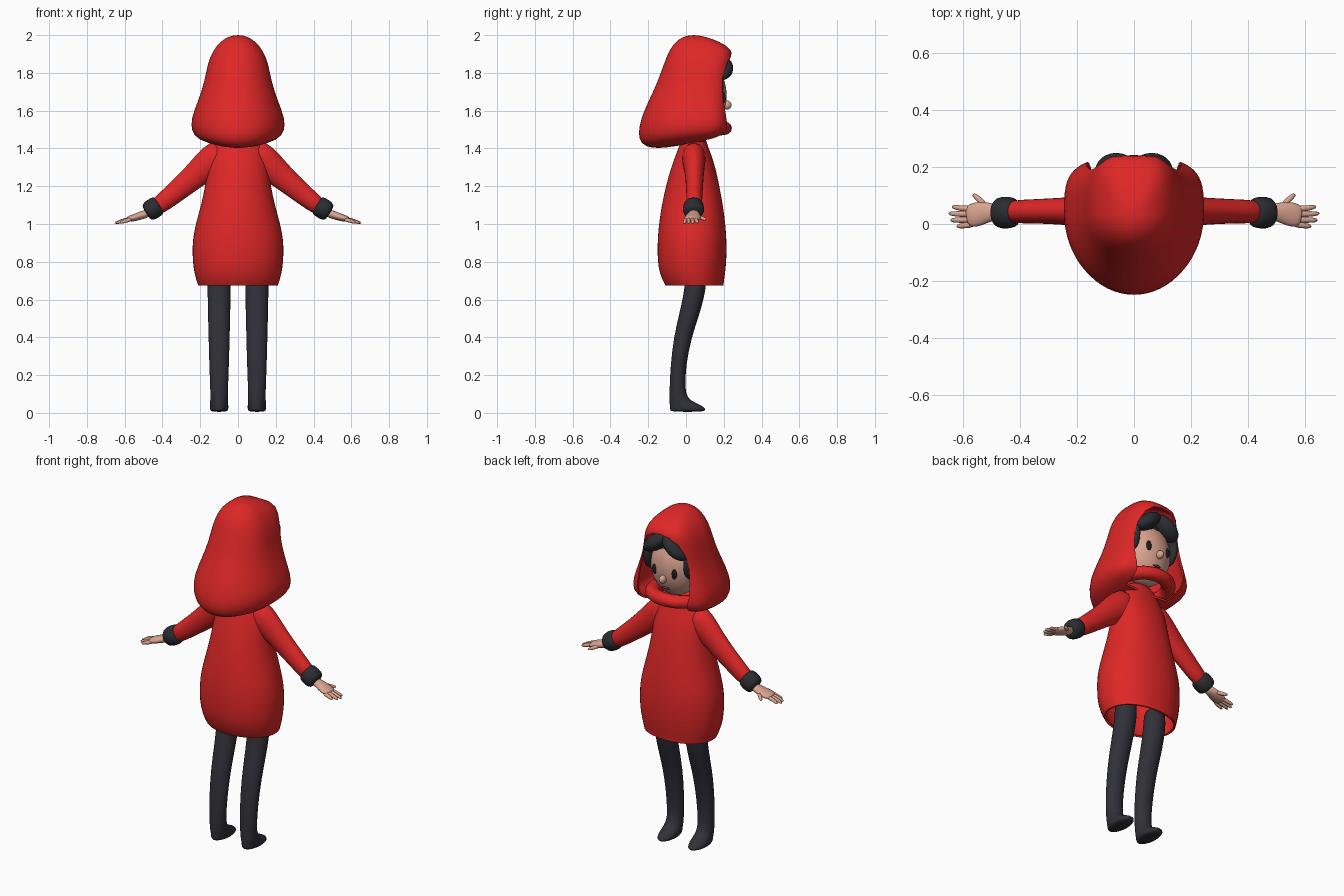
import bpy, bmesh, math
from mathutils import Vector, Matrix

if "Cube" in bpy.data.objects:
    bpy.data.objects.remove(bpy.data.objects["Cube"])


def material(name, rgb):
    m = bpy.data.materials.new(name)
    m.diffuse_color = (*rgb, 1)
    m.use_nodes = True
    m.node_tree.nodes["Principled BSDF"].inputs["Base Color"].default_value = m.diffuse_color
    return m


RED = material("red cloth", (0.74, 0.02, 0.02))
DARK = material("dark leggings", (0.030, 0.030, 0.040))
CUFF = material("charcoal", (0.024, 0.026, 0.031))
SKIN = material("skin", (0.70, 0.37, 0.28))
EYE = material("eye black", (0.012, 0.012, 0.018))
LIP = material("lip brown", (0.16, 0.05, 0.04))


def finish(bm, name, mat, subsurf=0, shell=0, cutter=None):
    """Turn a bmesh into a smooth object with its modifiers applied."""
    bmesh.ops.recalc_face_normals(bm, faces=bm.faces)
    me = bpy.data.meshes.new(name)
    bm.to_mesh(me)
    bm.free()
    me.materials.append(mat)
    ob = bpy.data.objects.new(name, me)
    bpy.context.collection.objects.link(ob)
    if subsurf:
        ob.modifiers.new("round", 'SUBSURF').levels = subsurf
    if shell:
        s = ob.modifiers.new("shell", 'SOLIDIFY')
        s.thickness, s.offset = shell, -1
    if cutter:
        b = ob.modifiers.new("opening", 'BOOLEAN')
        b.operation, b.object, b.solver = 'DIFFERENCE', cutter, 'EXACT'
    bpy.ops.object.select_all(action='DESELECT')
    bpy.context.view_layer.objects.active = ob
    ob.select_set(True)
    bpy.ops.object.convert(target='MESH')
    bpy.ops.object.shade_smooth_by_angle(angle=math.radians(50))
    return ob


def skin_rings(rings, cap_start=True, cap_end=True):
    """Bridge equal-sized rings of points into a surface."""
    bm = bmesh.new()
    rows = [[bm.verts.new(p) for p in r] for r in rings]
    n = len(rows[0])
    for a, b in zip(rows, rows[1:]):
        for i in range(n):
            j = (i + 1) % n
            bm.faces.new((a[i], a[j], b[j], b[i]))
    if cap_start:
        bm.faces.new(rows[0])
    if cap_end:
        bm.faces.new(rows[-1])
    return bm


def ring(z, hw, yb, yf, yc=None, nf=2.0, cx=0, tilt=0, n=24):
    """Rounded horizontal section with separate front and back depth."""
    yc = (yb + yf) / 2 if yc is None else yc
    pts = []
    for i in range(n):
        a = 2 * math.pi * i / n
        c, s = math.cos(a), math.sin(a)
        e = 2 / nf if s > 0 else 1
        y = yc + (yf - yc) * s ** e if s > 0 else yc + (yc - yb) * s
        x = cx + hw * math.copysign(abs(c) ** e, c)
        pts.append((x, y, z + tilt * y))
    return pts


def tube(points, n=12):
    """Sweep (x, y, z, width, thickness) sections along a path."""
    pos = [Vector(p[:3]) for p in points]
    rings = []
    for i, p in enumerate(points):
        d = (pos[min(i + 1, len(pos) - 1)] - pos[max(i - 1, 0)]).normalized()
        side = (Vector((0, 1, 0)) - d * d.y).normalized()
        up = d.cross(side)
        rings.append([pos[i] + side * p[3] * math.cos(2 * math.pi * k / n)
                      + up * p[4] * math.sin(2 * math.pi * k / n) for k in range(n)])
    return skin_rings(rings)


def ellipsoid(name, mat, loc, size, turn=0, seg=24):
    """Scaled sphere, turned about the front axis."""
    bm = bmesh.new()
    m = Matrix.Translation(loc) @ Matrix.Rotation(turn, 4, 'Y') @ Matrix.Diagonal((*size, 1))
    bmesh.ops.create_uvsphere(bm, u_segments=seg, v_segments=seg * 2 // 3, radius=1, matrix=m)
    return finish(bm, name, mat)


# Dress, open at the hem
dress = [(.675, .213, -.11, .2), (.70, .222, -.125, .202), (.76, .238, -.148, .212),
         (.84, .244, -.153, .217), (.92, .242, -.152, .216), (1.0, .226, -.145, .21),
         (1.1, .197, -.13, .197), (1.2, .175, -.108, .178), (1.3, .163, -.08, .157),
         (1.38, .15, -.05, .13), (1.44, .115, -.025, .105), (1.52, .075, -.01, .09)]
finish(skin_rings([ring(*r, nf=2.2) for r in dress], cap_start=False),
       "dress", RED, subsurf=1, shell=0.012)

# Arched cutter for the face opening
arch = [(.0, 1.905), (.06, 1.895), (.105, 1.86), (.135, 1.80), (.15, 1.74), (.165, 1.64),
        (.168, 1.56), (.155, 1.49), (.12, 1.38)]
outline = arch + [(-x, z) for x, z in reversed(arch[1:])]
cutter = finish(skin_rings([[(x, y, z) for x, z in outline] for y in (.1, .45)]),
                "opening_cutter", RED)
cutter.hide_render = True

# Hood: bag-shaped shell with the opening cut out
hood = [(2.0, .02, .02, .06, 0), (1.99, .055, -.02, .11, 0), (1.965, .095, -.055, .18, 0),
        (1.92, .132, -.09, .255, 0), (1.85, .162, -.117, .238, 0), (1.75, .178, -.152, .225, 0),
        (1.65, .213, -.2, .225, 0), (1.56, .249, -.24, .233, 0), (1.49, .249, -.256, .238, .05),
        (1.445, .215, -.24, .2, .1), (1.425, .13, -.18, .12, .14), (1.42, .05, -.1, .06, .16)]
finish(skin_rings([ring(z, w, b, f, yc=.04, nf=3.4, tilt=t, n=32) for z, w, b, f, t in hood]),
       "hood", RED, subsurf=1, shell=0.012, cutter=cutter)
bpy.data.objects.remove(cutter)

# Rolled collar below the chin
rolls = []
for i in range(32):
    a = 2 * math.pi * i / 32
    rolls.append([((.145 + .04 * math.cos(b)) * math.cos(a),
                   .065 + (.138 + .04 * math.cos(b)) * math.sin(a),
                   1.495 + .012 * math.sin(a) + .036 * math.sin(b))
                  for b in (2 * math.pi * k / 12 for k in range(12))])
finish(skin_rings(rolls + rolls[:1], False, False), "collar_roll", RED)

# Head and face
ellipsoid("head", SKIN, (0, .09, 1.68), (.145, .125, .18), seg=32)
ellipsoid("nose", SKIN, (0, .215, 1.63), (.019, .026, .024), seg=16)
ellipsoid("mouth", LIP, (0, .19, 1.57), (.026, .008, .006), seg=12)
ellipsoid("hair_cap", CUFF, (0, .06, 1.72), (.148, .14, .18))

for s, side in ((1, "right"), (-1, "left")):
    ellipsoid(side + "_eye", EYE, (s * .063, .2, 1.67), (.017, .009, .029), seg=16)

    # Parted fringe and side lock
    ellipsoid(side + "_fringe", CUFF, (s * .062, .188, 1.825), (.088, .062, .043),
              turn=s * math.radians(38))
    ellipsoid(side + "_side_lock", CUFF, (s * .13, .14, 1.73), (.028, .06, .09), seg=16)

    # Leg running into a pointed foot
    leg = [(.005, .04, -.08, .095), (.016, .05, -.087, .108), (.034, .05, -.088, .096),
           (.055, .049, -.088, .045), (.08, .047, -.088, .008), (.13, .048, -.088, -.005),
           (.25, .053, -.083, .0), (.4, .057, -.066, .03), (.52, .06, -.038, .072),
           (.62, .062, -.015, .1), (.7, .063, -.005, .11), (.78, .06, .0, .108)]
    finish(skin_rings([ring(*r, cx=s * .1, n=16) for r in leg]),
           side + "_leg", DARK, subsurf=1)

    # Sleeve and cuff
    sleeve = [(.06, .04, 1.385, .07, .09), (.14, .042, 1.335, .064, .09),
              (.21, .045, 1.27, .052, .073), (.31, .045, 1.185, .046, .06),
              (.39, .044, 1.12, .043, .053), (.45, .042, 1.075, .042, .045)]
    finish(tube([(s * x, *r) for x, *r in sleeve]), side + "_sleeve", RED, subsurf=1)
    cuff = [(.415, .04, 1.103, .042, .042), (.423, .04, 1.098, .056, .056),
            (.45, .04, 1.081, .059, .058), (.477, .04, 1.064, .057, .054),
            (.488, .04, 1.057, .04, .038)]
    finish(tube([(s * x, *r) for x, *r in cuff]), side + "_cuff", CUFF, subsurf=1)

    # Palm, then thumb and four spread fingers
    palm = [(.47, .04, 1.06, .03, .024), (.505, .042, 1.048, .033, .022),
            (.54, .038, 1.036, .046, .021), (.575, .028, 1.027, .042, .017),
            (.59, .026, 1.023, .034, .012)]
    finish(tube([(s * x, *r) for x, *r in palm]), side + "_palm", SKIN, subsurf=1)
    fingers = [((.52, .06, 1.04), (.545, .088, 1.03), (.568, .106, 1.022)),
               ((.56, .053, 1.028), (.605, .054, 1.02), (.643, .062, 1.006)),
               ((.565, .035, 1.027), (.612, .035, 1.018), (.655, .037, 1.003)),
               ((.565, .016, 1.027), (.61, .014, 1.017), (.648, .013, 1.003)),
               ((.56, .0, 1.026), (.595, -.005, 1.017), (.626, -.009, 1.005))]
    for i, (a, b, c) in enumerate(fingers):
        path = [(s * p[0], p[1], p[2], r, r) for p, r in
                ((a, .013), (b, .0115), (c, .008))]
        finish(tube(path, n=8), f"{side}_{'thumb' if i == 0 else 'finger_%d' % i}",
               SKIN, subsurf=1)
